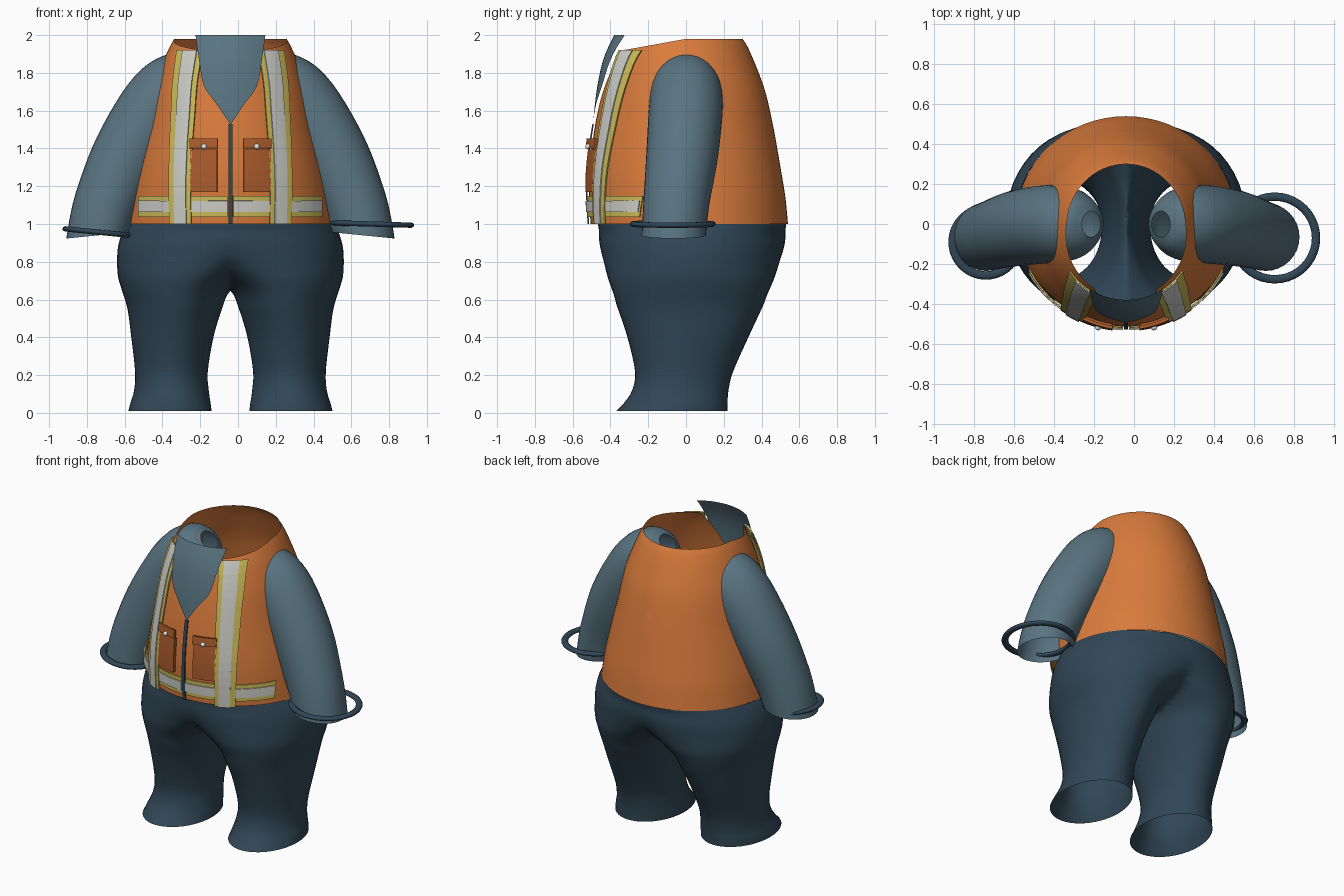
import bpy, bmesh, math
from mathutils import Vector

if "Cube" in bpy.data.objects:
    bpy.data.objects.remove(bpy.data.objects["Cube"])

MID = -0.04  # symmetry plane of the figure


def material(name, r, g, b):
    m = bpy.data.materials.new(name)
    m.use_nodes = True
    m.diffuse_color = (r, g, b, 1)
    bsdf = m.node_tree.nodes["Principled BSDF"]
    bsdf.inputs["Base Color"].default_value = (r, g, b, 1)
    bsdf.inputs["Roughness"].default_value = 0.8
    return m


ORANGE = material("vest orange", 0.70, 0.20, 0.045)
RUST = material("pocket rust", 0.40, 0.105, 0.025)
SLATE = material("sleeve slate blue", 0.10, 0.175, 0.22)
NAVY = material("trouser navy", 0.03, 0.062, 0.092)
SILVER = material("reflective silver", 0.62, 0.62, 0.58)
YELLOW = material("trim yellow", 0.60, 0.50, 0.10)
WHITE = material("button white", 0.78, 0.78, 0.76)


def spline(keys, steps=4):
    """Catmull-Rom samples through a list of key tuples."""
    out = []
    for i in range(len(keys) - 1):
        a, b, c, d = (keys[max(i - 1, 0)], keys[i], keys[i + 1],
                      keys[min(i + 2, len(keys) - 1)])
        for s in range(steps):
            t = s / steps
            out.append([q + 0.5 * t * (r - p + t * (2 * p - 5 * q + 4 * r - w
                        + t * (3 * (q - r) + w - p)))
                        for p, q, r, w in zip(a, b, c, d)])
    return out + [list(keys[-1])]


def finish(bm, name, mat, mirror=False, smooth=True, thick=0):
    bmesh.ops.recalc_face_normals(bm, faces=bm.faces)
    for f in bm.faces:
        f.smooth = smooth
    me = bpy.data.meshes.new(name)
    bm.to_mesh(me)
    bm.free()
    me.materials.append(mat)
    ob = bpy.data.objects.new(name, me)
    ob.location.x = MID
    bpy.context.collection.objects.link(ob)
    if thick:
        sol = ob.modifiers.new("Thickness", 'SOLIDIFY')
        sol.thickness, sol.offset = thick, 0
    if mirror:
        mir = ob.modifiers.new("Mirror", 'MIRROR')
        mir.merge_threshold = 0.0005
    return ob


def bridge(bm, rows, closed=True):
    """Skin a list of equal point rows with quads."""
    grid = [[bm.verts.new(p) for p in row] for row in rows]
    n = len(grid[0])
    for lo, hi in zip(grid, grid[1:]):
        for i in range(n if closed else n - 1):
            j = (i + 1) % n
            bm.faces.new((lo[i], lo[j], hi[j], hi[i]))


# Trousers: half of the body, inner side clamped to the symmetry plane
# keys: height, outer x, middle x, inner x, front y, back y
LEG = [(0.01, .54, .32, .10, -.37, .22), (.05, .53, .32, .105, -.33, .22),
       (.12, .51, .315, .115, -.285, .225), (.22, .505, .31, .12, -.27, .25),
       (.40, .525, .30, .09, -.31, .33), (.55, .545, .28, .045, -.36, .40),
       (.65, .575, .25, 0, -.395, .445), (.72, .595, .2, -.1, -.42, .475),
       (.80, .60, .12, -.25, -.44, .50), (.88, .595, .04, -.4, -.46, .525),
       (.95, .575, 0, -.5, -.465, .53), (1.0, .55, 0, -.5, -.465, .53)]
rows = []
for z, xo, xm, xi, yf, yb in spline(LEG):
    row = []
    for i in range(48):
        a = math.tau * i / 48
        s = math.sin(a)
        x = xm + s * ((xo - xm) if s > 0 else (xm - xi))
        row.append((x if x > 1e-4 else 0, (yf + yb) / 2 - math.cos(a) * (yb - yf) / 2, z))
    rows.append(row)
bm = bmesh.new()
bridge(bm, rows)
bmesh.ops.delete(bm, geom=[f for f in bm.faces if all(v.co.x < 1e-4 for v in f.verts)],
                 context='FACES')
for _ in range(5):
    bmesh.ops.smooth_vert(bm, verts=[v for v in bm.verts if v.co.x < .3 and .58 < v.co.z < .98],
                          factor=0.5, mirror_clip_x=True, clip_dist=0.0005,
                          use_axis_x=True, use_axis_y=True, use_axis_z=True)
finish(bm, "trousers", NAVY, mirror=True)

# Vest: open shell; keys: height, half width, front y, back y
VEST = spline([(1.0, .55, -.505, .54), (1.15, .53, -.513, .525), (1.3, .50, -.51, .50),
               (1.5, .452, -.485, .465), (1.7, .41, -.445, .42), (1.85, .36, -.40, .365),
               (1.94, .32, -.357, .325), (1.98, .298, -.333, .30), (2.02, .285, -.31, .28)], 5)


def front_y(x, z, off):
    """Front of the vest surface, pushed outwards by off."""
    i = max(k for k in range(len(VEST) - 1) if VEST[k][0] <= z + 1e-6)
    a, b = VEST[i], VEST[i + 1]
    t = (z - a[0]) / (b[0] - a[0])
    _, w, yf, yb = [p + (q - p) * t for p, q in zip(a, b)]
    r = (yb - yf) / 2 + off
    return (yf + yb) / 2 - r * math.sqrt(max(0, 1 - (x / (w + off)) ** 2))


rows = [[(w * math.sin(math.tau * i / 64), (yf + yb) / 2 - math.cos(math.tau * i / 64) * (yb - yf) / 2, z)
         for i in range(64)] for z, w, yf, yb in VEST if z < 1.981]
bm = bmesh.new()
bridge(bm, rows)


def cut(co, no, clear=False):
    bmesh.ops.bisect_plane(bm, geom=bm.verts[:] + bm.edges[:] + bm.faces[:],
                           plane_co=co, plane_no=no, clear_outer=clear)


cut((0, 0, 1.98), (0, -0.18, 1), True)  # neckline dips at the front
for side in (-1, 1):                    # V neck
    cut((0, 0, 1.56), (side * 0.39, 0, -0.17))
notch = [f for f in bm.faces if f.calc_center_median().y < 0
         and f.calc_center_median().z - 1.56 > abs(f.calc_center_median().x) * 0.39 / 0.17]
bmesh.ops.delete(bm, geom=notch, context='FACES')
finish(bm, "vest", ORANGE)


def patch(name, mat, keys, off, thick=0.008, mirror=True, cols=10, lift=0):
    """Cloth piece lying on the vest; keys: height, x start, x end."""
    bm = bmesh.new()
    rows = []
    for z, x0, x1 in keys:
        o = off + lift * max(0, z - 1.53)
        xs = [x0 + (x1 - x0) * c / cols for c in range(cols + 1)]
        rows.append([(x, front_y(x, z, o), z) for x in xs])
    bridge(bm, rows, closed=False)
    return finish(bm, name, mat, mirror, thick == 0, thick)


# Shirt front filling the V neck
patch("shirt_front", SLATE,
      spline([(1.53, -.003, .003), (1.63, -.07, .07), (1.73, -.14, .14),
              (1.86, -.165, .165), (2.0, -.185, .185)]),
      0.012, thick=0, mirror=False, lift=0.1)

# Zip, reflective bands and their yellow trim
patch("zip", NAVY, [(1 + i * .053, -.011, .011) for i in range(11)], 0.012,
      mirror=False, cols=2)
for name, mat, half, off in (("waist_trim", YELLOW, .055, .010),
                             ("waist_band", SILVER, .030, .016)):
    patch(name, mat, [(1.093 - half, .015, .485), (1.093, .015, .485),
                      (1.093 + half, .015, .485)], off, cols=24)
for name, mat, scale, off in (("chest_trim", YELLOW, 1, .020),
                              ("chest_band", SILVER, .55, .026)):
    keys = spline([(1.0, .265, .058), (1.2, .268, .058), (1.4, .262, .06),
                   (1.6, .25, .063), (1.75, .24, .065), (1.92, .215, .068)])
    patch(name, mat, [(z, c - h * scale, c + h * scale) for z, c, h in keys], off)

# Pockets with flaps and buttons
patch("pocket", RUST, [(1.17 + i * .056, .07, .21) for i in range(5)], .014, .02)
patch("pocket_flap", RUST, [(1.40, .067, .213), (1.425, .067, .213), (1.452, .067, .213)],
      .03, .016)
bm = bmesh.new()
bmesh.ops.create_uvsphere(bm, u_segments=16, v_segments=10, radius=.015)
bmesh.ops.translate(bm, verts=bm.verts, vec=(.14, front_y(.14, 1.41, .04), 1.41))
finish(bm, "pocket_button", WHITE, mirror=True)

# Sleeves: tube from inside the shoulder to the open wrist; keys: centre, radius
ARM = spline([(.175, 0, 1.835, .065), (.20, 0, 1.81, .125), (.27, 0, 1.745, .178),
              (.385, 0, 1.625, .195), (.54, -.02, 1.37, .19), (.65, -.05, 1.12, .175),
              (.70, -.065, .94, .17)], 5)
rows = []
for i, (x, y, z, r) in enumerate(ARM):
    a, b = ARM[max(i - 1, 0)], ARM[min(i + 1, len(ARM) - 1)]
    d = Vector(b[:3]) - Vector(a[:3])
    blend = max(0, (1.15 - z) / .21)
    d = d.normalized().lerp(Vector((-.1, 0, -1)), blend).normalized()
    v = d.cross(Vector((0, 1, 0))).normalized()
    u = v.cross(d)
    rows.append([Vector((x, y, z)) + r * (math.cos(math.tau * k / 32) * u
                 + math.sin(math.tau * k / 32) * v) for k in range(32)])
bm = bmesh.new()
bridge(bm, rows)
finish(bm, "sleeve", SLATE, mirror=True)

# Cuffs: flat rings, the left one larger and loose
for name, centre, radius, tilt in (("right_cuff", (-.742, -.09, .957), .168, .1),
                                   ("left_cuff", (.705, -.07, 1.0), .207, .03)):
    bpy.ops.mesh.primitive_torus_add(location=centre, rotation=(0, tilt, 0),
                                     major_radius=radius, minor_radius=.021,
                                     major_segments=40, minor_segments=10)
    cuff = bpy.context.object
    cuff.name = name
    cuff.scale.z = .7
    cuff.data.materials.append(NAVY)
    bpy.ops.object.shade_smooth()
